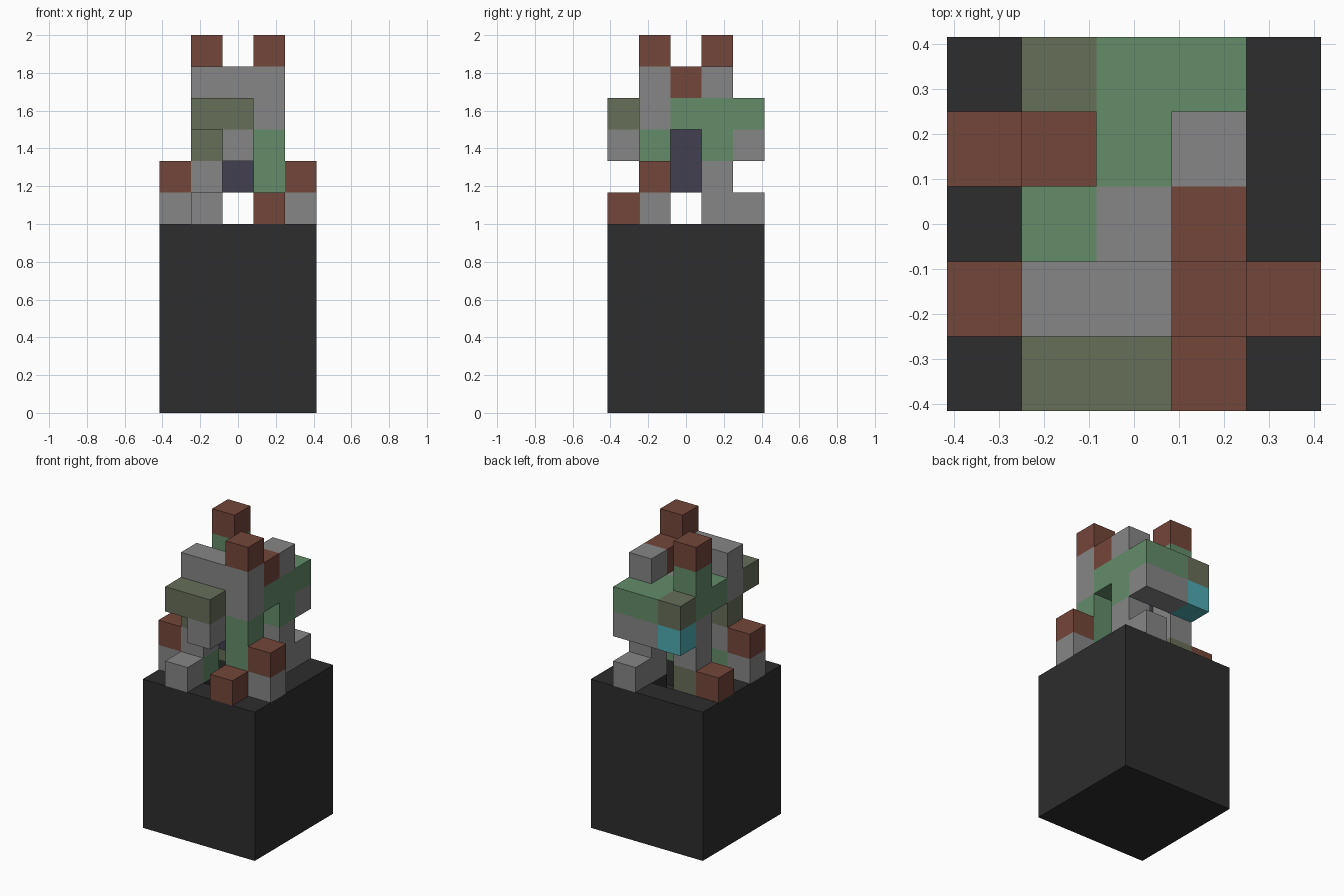
import bpy
import bmesh
from mathutils import Vector

cube = bpy.data.objects.get("Cube")
if cube:
    bpy.data.objects.remove(cube, do_unlink=True)

U = 1 / 6          # edge length of one block
RIM = 1.0          # height of the planter


def linear(c):
    return c / 12.92 if c <= 0.04045 else ((c + 0.055) / 1.055) ** 2.4


def material(name, hexcode):
    rgb = [linear(v / 255) for v in bytes.fromhex(hexcode)]
    m = bpy.data.materials.new(name)
    m.use_nodes = True
    m.diffuse_color = (*rgb, 1)
    bsdf = m.node_tree.nodes["Principled BSDF"]
    bsdf.inputs["Base Color"].default_value = (*rgb, 1)
    bsdf.inputs["Roughness"].default_value = 0.9
    return m


MATS = {
    "charcoal": material("charcoal", "2d2d2d"),
    "brown": material("rust_brown", "74463a"),
    "grey": material("stone_grey", "868686"),
    "green": material("leaf_green", "638c69"),
    "olive": material("olive", "676e58"),
    "violet": material("dark_violet", "42404f"),
    "cyan": material("cyan", "4eacb4"),
}


def finish(name, bm, colours):
    bmesh.ops.recalc_face_normals(bm, faces=bm.faces)
    mesh = bpy.data.meshes.new(name)
    bm.to_mesh(mesh)
    bm.free()
    for c in colours:
        mesh.materials.append(MATS[c])
    obj = bpy.data.objects.new(name, mesh)
    bpy.context.collection.objects.link(obj)
    return obj


def bar(name, cell, colours, axis="Z"):
    """Square bar of blocks along an axis, one colour per block."""
    colours = colours.split()
    step = {"X": Vector((U, 0, 0)), "Z": Vector((0, 0, U))}[axis]
    side = {"X": Vector((0, 0, U)), "Z": Vector((U, 0, 0))}[axis]
    depth = Vector((0, U, 0))
    x, y, z = cell
    corner = Vector(((x - 0.5) * U, (y - 0.5) * U, RIM + z * U))
    ring = (corner, corner + side, corner + side + depth, corner + depth)
    slots = list(dict.fromkeys(colours))
    bm = bmesh.new()
    last = first = [bm.verts.new(p) for p in ring]
    for i, c in enumerate(colours):
        new = [bm.verts.new(p + step * (i + 1)) for p in ring]
        for a in range(4):
            b = (a + 1) % 4
            f = bm.faces.new((last[a], last[b], new[b], new[a]))
            f.material_index = slots.index(c)
        last = new
    bm.faces.new(first).material_index = slots.index(colours[0])
    bm.faces.new(last).material_index = slots.index(colours[-1])
    return finish(name, bm, slots)


# Planter: tall box with a cross-shaped recess between the legs
bm = bmesh.new()
bmesh.ops.create_grid(bm, x_segments=5, y_segments=5, size=2.5 * U)
bmesh.ops.translate(bm, verts=bm.verts, vec=(0, 0, RIM))
recess = [f for f in bm.faces
          if sum(abs(v) for v in f.calc_center_median().xy) < 1.5 * U]
edges = [e for e in bm.edges if e.is_boundary]
out = bmesh.ops.extrude_edge_only(bm, edges=edges)["geom"]
bmesh.ops.translate(bm, vec=(0, 0, -RIM),
                    verts=[g for g in out if isinstance(g, bmesh.types.BMVert)])
bmesh.ops.contextual_create(
    bm, geom=[g for g in out if isinstance(g, bmesh.types.BMEdge)])
out = bmesh.ops.extrude_face_region(bm, geom=recess)["geom"]
bmesh.ops.translate(bm, vec=(0, 0, -U),
                    verts=[g for g in out if isinstance(g, bmesh.types.BMVert)])
if any(f.is_valid for f in recess):
    bmesh.ops.delete(bm, geom=[f for f in recess if f.is_valid], context="FACES")
finish("planter", bm, ["charcoal"])

# Four upright legs
bar("front_right_leg", (-1, -1, 0), "green grey olive grey grey")
bar("front_left_leg", (1, -1, 0), "green green green grey grey brown")
bar("back_right_leg", (-1, 1, 0), "olive grey grey green green brown")
bar("back_left_leg", (1, 1, 0), "grey grey green green grey")

# Core and the links between the legs
bar("core", (0, 0, 1), "violet violet grey")
bar("front_link", (0, -1, 3), "grey grey")
bar("left_link", (1, 0, 3), "green brown")
bar("right_link", (-1, 0, 3), "green")
bar("back_link", (0, 1, 3), "green")

# Ledges at the front and back
bar("front_ledge", (-1, -2, 3), "olive olive", "X")
bar("front_ledge_drop", (0, -2, 2), "grey")
bar("back_ledge", (-1, 2, 3), "olive green green", "X")
bar("back_ledge_lower", (-1, 2, 2), "cyan grey grey", "X")

# Feet on the planter rim
for side, x in (("right", -2), ("left", 2)):
    bar("front_" + side + "_side_foot", (x, -1, 0), "grey brown")
bar("front_right_foot", (-1, -2, 0), "grey")
bar("front_left_foot", (1, -2, 0), "brown")
bar("back_right_side_foot", (-2, 1, 0), "brown")
bar("back_left_foot", (1, 2, 0), "grey")
